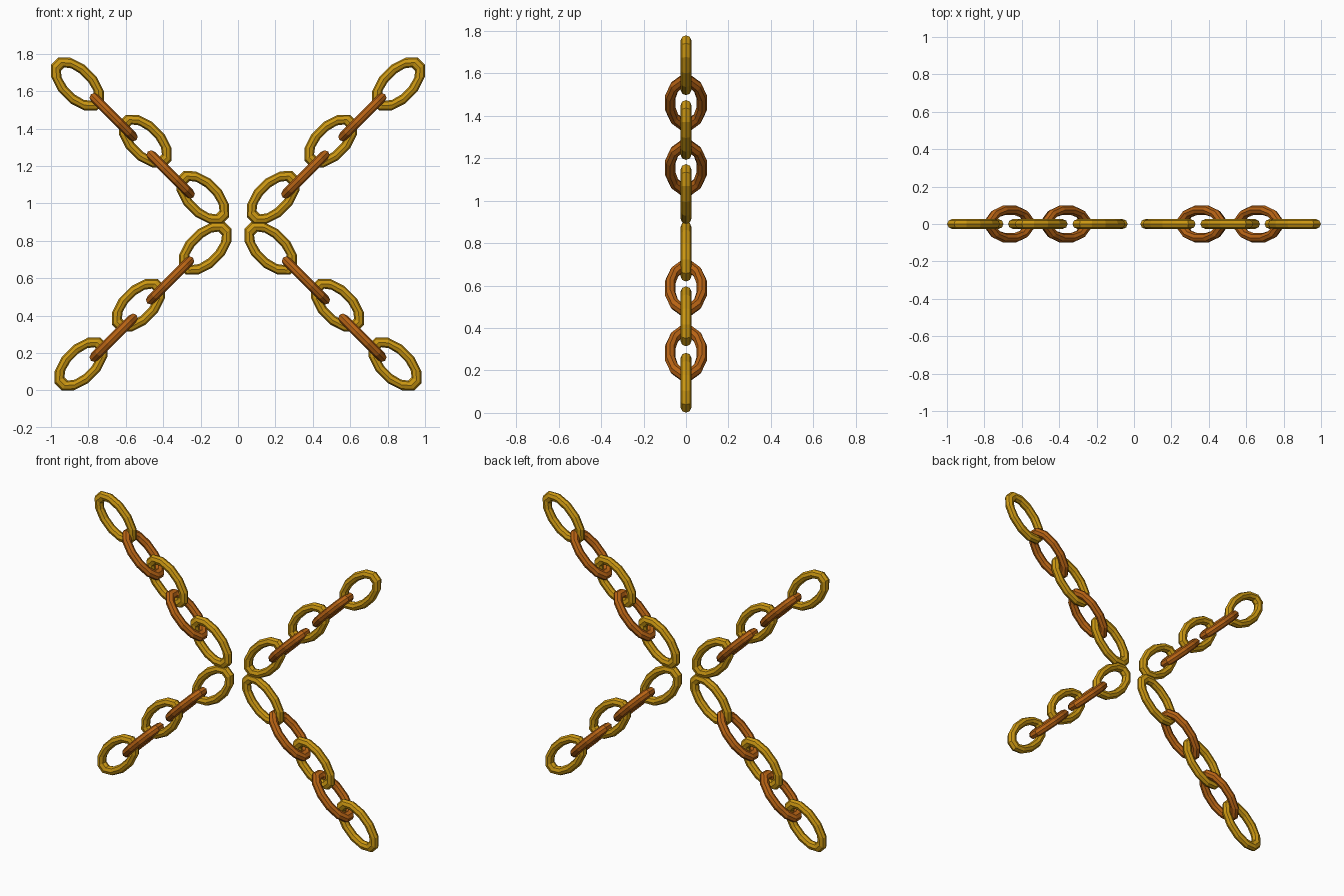
import bpy, bmesh, math
from mathutils import Vector

if "Cube" in bpy.data.objects:
    bpy.data.objects.remove(bpy.data.objects["Cube"])

SEGS, SIDES = 12, 8          # steps round a link, sides of its tube
A, RA = 0.148, 0.031         # long half axis and tube radius along it
B, RB = 0.077, 0.026         # short half axis and tube radius along it


def material(name, rgb):
    m = bpy.data.materials.new(name)
    m.diffuse_color = (*rgb, 1.0)
    m.use_nodes = True
    m.node_tree.nodes["Principled BSDF"].inputs["Base Color"].default_value = m.diffuse_color
    return m


gold = material("gold", (0.60, 0.31, 0.006))
copper = material("copper", (0.48, 0.125, 0.007))


def link(name, centre, long_dir, short_dir, mat):
    """Oval faceted ring lying in the plane of long_dir and short_dir."""
    normal = long_dir.cross(short_dir)
    bm = bmesh.new()
    rings = []
    for i in range(SEGS):
        t = math.tau * (i + 0.5) / SEGS
        ring = []
        for j in range(SIDES):
            p = math.tau * j / SIDES
            ring.append(bm.verts.new(
                long_dir * (A + RA * math.cos(p)) * math.cos(t)
                + short_dir * (B + RB * math.cos(p)) * math.sin(t)
                + normal * RB * math.sin(p)))
        rings.append(ring)
    for i in range(SEGS):
        r, s = rings[i], rings[(i + 1) % SEGS]
        for j in range(SIDES):
            k = (j + 1) % SIDES
            bm.faces.new((r[j], s[j], s[k], r[k]))
    bmesh.ops.recalc_face_normals(bm, faces=bm.faces)
    mesh = bpy.data.meshes.new(name)
    bm.to_mesh(mesh)
    bm.free()
    mesh.materials.append(mat)
    ob = bpy.data.objects.new(name, mesh)
    ob.location = centre
    bpy.context.collection.objects.link(ob)


# Link centres (x, z) from the outer end inwards, right half only
chains = {
    "upper": (1, [(0.858, 1.638), (0.665, 1.461), (0.496, 1.333),
                  (0.360, 1.155), (0.188, 1.031)]),
    "lower": (-1, [(0.839, 0.142), (0.665, 0.282), (0.532, 0.455),
                   (0.363, 0.588), (0.175, 0.760)]),
}

# Four chains, mirrored left and right, with links alternately turned
for level, (up, centres) in chains.items():
    for side, sx in (("left", -1), ("right", 1)):
        along = Vector((sx, 0, up)).normalized()
        across = Vector((-up, 0, sx)).normalized()
        for n, (x, z) in enumerate(centres):
            turned = n % 2 == 1
            link(f"{level}_{side}_chain_link_{n + 1}", (sx * x, 0, z), along,
                 Vector((0, 1, 0)) if turned else across,
                 copper if turned else gold)
